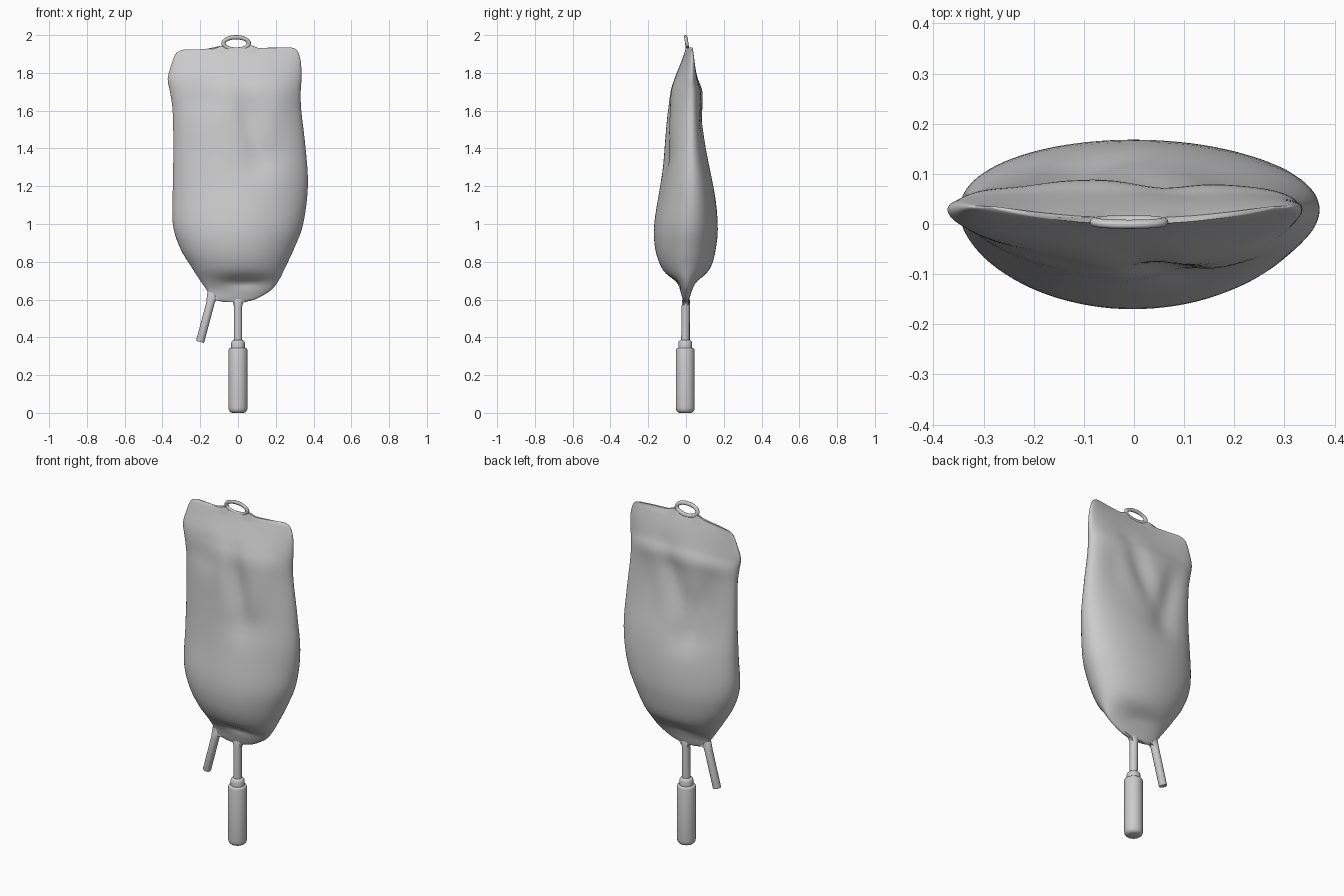
import bpy, bmesh, math
from mathutils import Vector

if "Cube" in bpy.data.objects:
    bpy.data.objects.remove(bpy.data.objects["Cube"])

grey = bpy.data.materials.new("soft_grey")
grey.use_nodes = True
grey.diffuse_color = (0.6, 0.6, 0.6, 1)
grey.node_tree.nodes["Principled BSDF"].inputs["Base Color"].default_value = (0.6, 0.6, 0.6, 1)


def finish(name, bm, angle=40):
    bmesh.ops.recalc_face_normals(bm, faces=bm.faces)
    mesh = bpy.data.meshes.new(name)
    bm.to_mesh(mesh)
    bm.free()
    mesh.materials.append(grey)
    obj = bpy.data.objects.new(name, mesh)
    bpy.context.collection.objects.link(obj)
    bpy.ops.object.select_all(action='DESELECT')
    bpy.context.view_layer.objects.active = obj
    obj.select_set(True)
    bpy.ops.object.shade_smooth_by_angle(angle=math.radians(angle))
    return obj


def skin(bm, rings, cap=True, closed=False):
    rows = [[bm.verts.new(p) for p in ring] for ring in rings]
    pairs = list(zip(rows, rows[1:])) + ([(rows[-1], rows[0])] if closed else [])
    for a, b in pairs:
        for i in range(len(a)):
            j = (i + 1) % len(a)
            bm.faces.new((a[i], a[j], b[j], b[i]))
    if cap:
        bm.faces.new(rows[0][::-1])
        bm.faces.new(rows[-1])


def spline(rows, steps):
    """Catmull-Rom through rows of numbers."""
    out = []
    for i in range(len(rows) - 1):
        p = [rows[min(max(i + k, 0), len(rows) - 1)] for k in (-1, 0, 1, 2)]
        for s in range(steps):
            t = s / steps
            out.append([b + t / 2 * (c - a + t * (2 * a - 5 * b + 4 * c - d + t * (3 * (b - c) + d - a)))
                        for a, b, c, d in zip(*p)])
    return out + [list(rows[-1])]


def tube(name, start, end, profile, sides=28):
    """Tube from start to end; profile rows are (fraction, x radius, y radius)."""
    start, end = Vector(start), Vector(end)
    turn = Vector((0, 0, 1)).rotation_difference(end - start)
    angles = [math.tau * k / sides for k in range(sides)]
    bm = bmesh.new()
    skin(bm, [[start.lerp(end, t) + turn @ Vector((rx * math.cos(a), ry * math.sin(a), 0))
               for a in angles] for t, rx, ry in profile])
    return finish(name, bm, 50)


# Bag outline: height, left edge, right edge, front depth, back depth
outline = [
    (.588, -.08, .04, .012, .012), (.605, -.135, .10, .018, .018),
    (.65, -.165, .175, .035, .035), (.70, -.20, .215, .075, .075),
    (.77, -.245, .25, .13, .13), (.87, -.305, .297, .163, .158),
    (1.0, -.345, .345, .168, .168), (1.2, -.345, .37, .138, .148),
    (1.4, -.342, .358, .116, .107), (1.6, -.346, .335, .1, .09),
    (1.7, -.36, .332, .09, .088), (1.77, -.372, .336, .066, .062),
    (1.85, -.352, .333, .034, .036), (1.9, -.334, .32, .016, .018),
    (1.92, -.315, .305, .009, .01), (1.929, -.285, .28, .006, .006)]

# Folds: side (-1 front, 1 back), x, z, half width, half height, lean, depth
folds = [
    (-1, .06, 1.55, .06, .2, -.2, .025), (-1, -.2, 1.68, .13, .1, .1, .018),
    (-1, .13, 1.34, .12, .09, .3, .016), (-1, .04, .69, .13, .03, 0, .025),
    (-1, .22, 1.65, .07, .13, 0, -.008),
    (1, .02, 1.58, .075, .18, .35, .024), (1, -.17, 1.47, .07, .2, -.3, .026),
    (1, -.1, 1.27, .13, .08, -.4, .016), (1, .2, 1.55, .09, .14, 0, .012),
    (1, 0, .69, .13, .03, 0, .015)]


def fold_depth(side, x, z):
    total = 0
    for s, fx, fz, w, h, lean, depth in folds:
        if s == side:
            dz = z - fz
            dx = x - fx - lean * dz
            total += depth * math.exp(-(dx / w) ** 2 - (dz / h) ** 2)
    return total


sides = 96
rings = []
for z, left, right, front, back in spline(outline, 5):
    ring = []
    high = min(max((z - .6) / .5, 0), 1)
    top = min(max((z - 1.75) / .15, 0), 1)
    rim = min(max((z - 1.9) / .029, 0), 1)
    for k in range(sides):
        a = math.tau * k / sides
        x = (left + right) / 2 + (right - left) / 2 * math.cos(a)
        s = math.sin(a)
        side = 1 if s > 0 else -1
        depth = back if s > 0 else front
        wave = fold_depth(side, x, z) * abs(s) * (1 - top)
        seam = high * .028 * math.cos(a) ** 2 + .006 * top
        y = seam + side * (max(depth, .004) * abs(s) ** (1 - .35 * top) - wave)
        # the rim rises into the feet of the hanging loop
        foot = .016 * rim * math.exp(-((abs(x + .01) - .078) / .024) ** 2)
        ring.append((x, y, z + top * .02 * x + foot))
    rings.append(ring)
bm = bmesh.new()
skin(bm, rings)
finish("bag", bm, 60)

# Hanging loop, an oval ring leaning slightly forwards
rings = []
for k in range(48):
    a = math.tau * k / 48
    ring = []
    for j in range(12):
        b = math.tau * j / 12
        grow = .0115 * math.cos(b)
        z = 1.956 + (.0325 + grow) * math.sin(a)
        ring.append((-.01 + (.067 + grow) * math.cos(a),
                     .004 - .14 * (z - 1.956) + .009 * math.sin(b), z))
    rings.append(ring)
bm = bmesh.new()
skin(bm, rings, cap=False, closed=True)
finish("hanging_loop", bm)

# Outlet tube, flaring sideways and flattening into the bag seam
tube("outlet_tube", (0, -.004, .35), (0, 0, .63),
     [(0, .022, .022), (.76, .022, .022), (.84, .026, .02), (.9, .036, .017), (1, .05, .012)])

# Drip chamber with collar and rounded base
chamber = [(0, .03), (.003, .038), (.009, .045), (.018, .049), (.03, .05), (.332, .05),
           (.339, .048), (.343, .044), (.344, .037), (.37, .037), (.378, .034),
           (.384, .028), (.386, .018)]
tube("drip_chamber", (0, -.004, 0), (0, -.004, 1), [(t, r, r) for t, r in chamber], 32)

# Angled filling port, flattening into the bag seam
tube("filling_port", (-.201, 0, .376), (-.132, 0, .635),
     [(0, .0205, .0205), (.02, .022, .022), (.8, .022, .022), (.88, .026, .019), (1, .03, .012)])

# Web joining the two tubes under the bag
bm = bmesh.new()
web = [(-.15, .63), (-.135, .585), (-.12, .594), (-.1, .601), (-.05, .6), (-.03, .592), (-.02, .57),
       (.02, .57), (.035, .592), (.07, .602), (.07, .63)]
skin(bm, [[(x, y, z) for x, z in web] for y in (-.012, .012)])
finish("port_web", bm)
